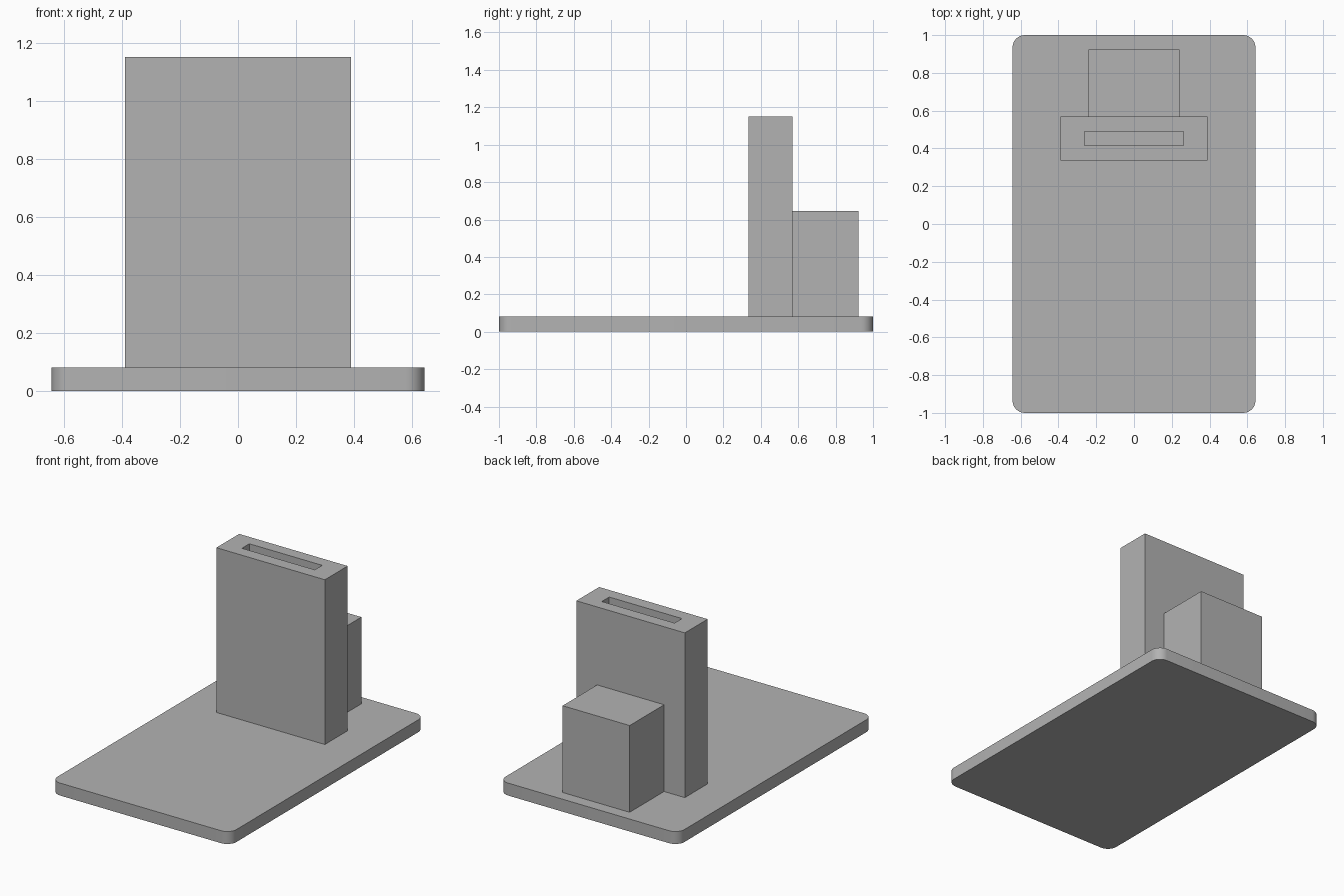
import bpy, bmesh

cube = bpy.data.objects.get("Cube")
if cube:
    bpy.data.objects.remove(cube, do_unlink=True)

grey = bpy.data.materials.new("plain_grey")
grey.use_nodes = True
colour = (0.45, 0.45, 0.45, 1)
grey.diffuse_color = colour
grey.node_tree.nodes["Principled BSDF"].inputs["Base Color"].default_value = colour


def box(name, half_width, y0, y1, z0, z1, corner=0, slot=None):
    """Box centred on x, with optional rounded upright edges or a slot in its top."""
    bm = bmesh.new()
    bmesh.ops.create_cube(bm, size=1)
    for v in bm.verts:
        v.co.x *= 2 * half_width
        v.co.y = y0 if v.co.y < 0 else y1
        v.co.z = z0 if v.co.z < 0 else z1
    if corner:
        upright = [e for e in bm.edges
                   if abs(e.verts[0].co.z - e.verts[1].co.z) > 0.01]
        bmesh.ops.bevel(bm, geom=upright, offset=corner, segments=8,
                        profile=0.5, affect='EDGES')
    if slot:
        # Inset the top face, fit it to the slot, then push it down
        slot_half, slot_y0, slot_y1, floor = slot
        top = max(bm.faces, key=lambda f: f.calc_center_median().z)
        middle = (y0 + y1) / 2
        bmesh.ops.inset_region(bm, faces=[top], thickness=0.05)
        for v in top.verts:
            v.co.x = slot_half if v.co.x > 0 else -slot_half
            v.co.y = slot_y1 if v.co.y > middle else slot_y0
        new = bmesh.ops.extrude_discrete_faces(bm, faces=[top])["faces"][0]
        for v in new.verts:
            v.co.z = floor
    bmesh.ops.recalc_face_normals(bm, faces=bm.faces)
    mesh = bpy.data.meshes.new(name)
    bm.to_mesh(mesh)
    bm.free()
    mesh.materials.append(grey)
    obj = bpy.data.objects.new(name, mesh)
    bpy.context.collection.objects.link(obj)
    return obj


BASE_TOP = 0.081

# Flat plate with rounded corners
base = box("base_plate", 0.643, -1, 1, 0, BASE_TOP, corner=0.065)

# Upright holder with a slot in its top, and the block behind it
box("slotted_upright", 0.39, 0.335, 0.569, BASE_TOP, 1.152,
    slot=(0.262, 0.415, 0.491, 0.16))
box("rear_block", 0.241, 0.569, 0.923, BASE_TOP, 0.645)

# Smooth the rounded corners only
bpy.ops.object.select_all(action='DESELECT')
base.select_set(True)
bpy.context.view_layer.objects.active = base
bpy.ops.object.shade_smooth_by_angle(angle=0.6)
